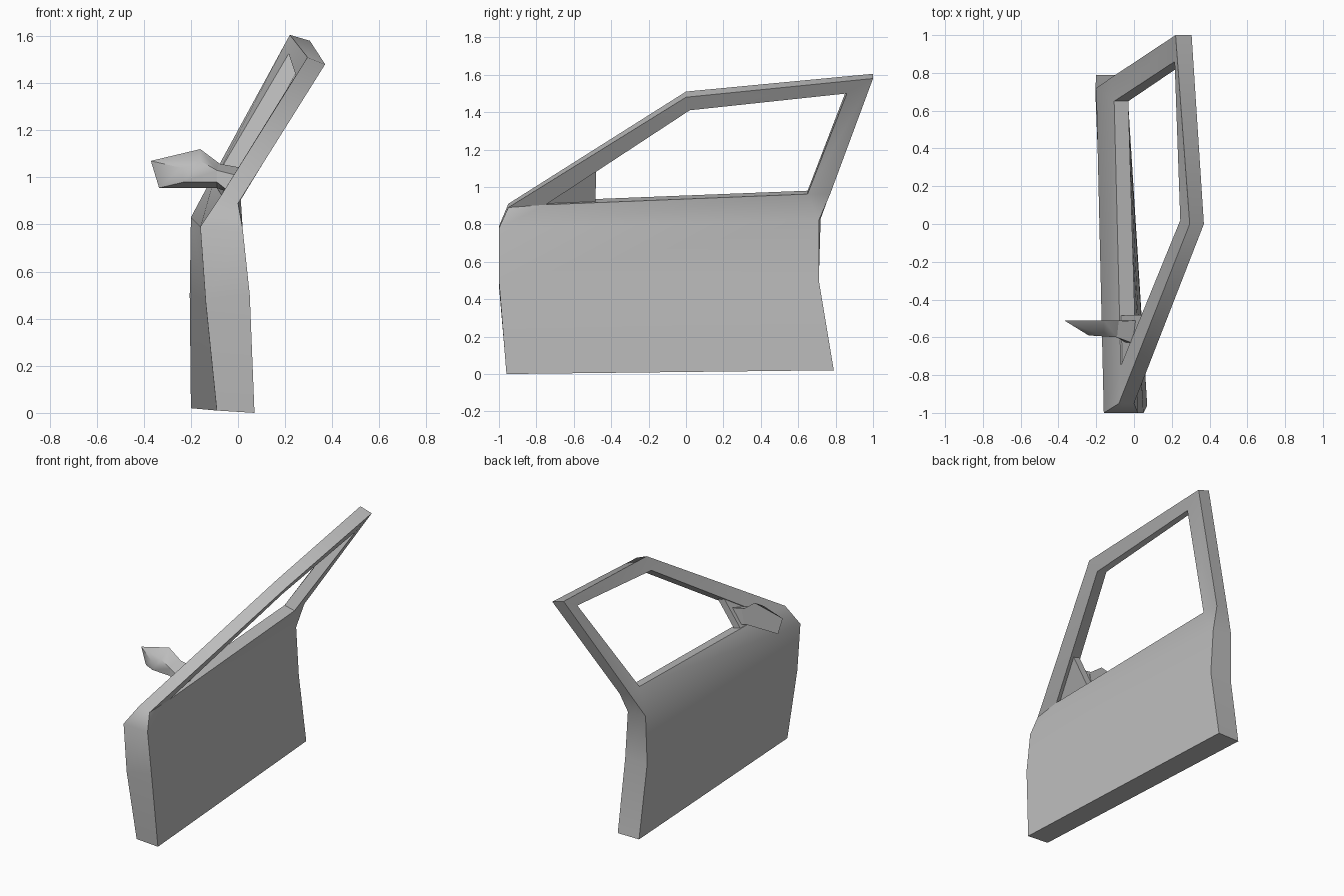
import bpy, bmesh, math
from mathutils import Vector

cube = bpy.data.objects.get("Cube")
if cube:
    bpy.data.objects.remove(cube, do_unlink=True)

paint = bpy.data.materials.new("grey_paint")
paint.use_nodes = True
grey = (0.5, 0.5, 0.5, 1)
paint.diffuse_color = grey
paint.node_tree.nodes["Principled BSDF"].inputs["Base Color"].default_value = grey


def finish(name, bm, angle):
    """Turn a bmesh into a named, painted, softly shaded object."""
    bmesh.ops.recalc_face_normals(bm, faces=bm.faces)
    mesh = bpy.data.meshes.new(name)
    bm.to_mesh(mesh)
    bm.free()
    obj = bpy.data.objects.new(name, mesh)
    bpy.context.collection.objects.link(obj)
    mesh.materials.append(paint)
    bpy.ops.object.select_all(action='DESELECT')
    obj.select_set(True)
    bpy.context.view_layer.objects.active = obj
    bpy.ops.object.shade_smooth_by_angle(angle=math.radians(angle))
    return obj


def shell(name, outer, inner, panels, loops, angle=38):
    """Two matching skins, joined by walls along closed loops."""
    bm = bmesh.new()
    skins = [[bm.verts.new(p) for p in side] for side in (outer, inner)]
    for skin in skins:
        for panel in panels:
            bm.faces.new([skin[i] for i in panel])
    a, b = skins
    for loop in loops:
        for i, j in zip(loop, loop[1:] + loop[:1]):
            bm.faces.new((a[i], a[j], b[j], b[i]))
    return finish(name, bm, angle)


# Door: ten rim points from the front bottom round to the rear bottom,
# then the four corners of the window opening
outer = [(-.09, -.96, .01), (-.137, -1, .47), (-.16, -1, .79), (-.08, -.95, .91),
         (.295, 0, 1.51), (.22, 1, 1.605), (-.12, .775, .98), (-.2, .72, .83),
         (-.205, .71, .5), (-.2, .79, .02),
         (-.07, -.75, .925), (.245, .02, 1.435), (.215, .86, 1.525), (-.105, .65, .98)]
inner = [(.07, -.96, 0), (.05, -1, .5), (.02, -1, .78), (0, -.95, .89),
         (.37, 0, 1.48), (.305, 1, 1.58), (-.04, .77, .96), (-.06, .71, .82),
         (-.04, .71, .5), (-.04, .79, .02),
         (.012, -.75, .905), (.32, .02, 1.41), (.28, .86, 1.5), (-.03, .65, .962)]
panels = [(0, 1, 8, 9), (1, 2, 7, 8), (2, 10, 13, 7), (2, 3, 10), (7, 13, 6),
          (3, 4, 11, 10), (4, 5, 12, 11), (5, 6, 13, 12)]
shell("door_shell", outer, inner, panels, [list(range(10)), list(range(10, 14))])

# Corner plate filling the front of the window opening
o = [Vector(p) for p in outer]
n = [Vector(p) for p in inner]
corners = []
for skin in (o, n):
    corners.append((skin[10], skin[10].lerp(skin[11], .35), skin[10].lerp(skin[13], .19)))
plate_out, plate_in = [[p.lerp(q, t) for p, q in zip(*corners)] for t in (.1, .7)]
shell("mirror_plate", plate_out, plate_in, [(0, 1, 2)], [[0, 1, 2]])

# Mirror housing: flat rear glass face and a smaller, rounded front
glass = [(-.37, -.51, 1.07), (-.16, -.51, 1.12), (-.06, -.51, 1.045),
         (-.08, -.51, .955), (-.335, -.51, .955)]
nose = [(-.24, -.59, 1.04), (-.16, -.595, 1.07), (-.09, -.6, 1.03),
        (-.09, -.6, .98), (-.23, -.59, .98)]
ring = list(range(5))
shell("mirror_housing", glass, nose, [ring], [ring], 60)

# Mirror arm: short tapered stalk from the housing to the plate
arm_start = [(-.09, -.515, 1.06), (-.09, -.6, 1.03), (-.09, -.6, .98), (-.09, -.515, .955)]
arm_end = [(.02, -.51, 1.04), (-.01, -.63, 1.01), (-.04, -.63, .94), (-.05, -.51, .94)]
ring = list(range(4))
shell("mirror_arm", arm_start, arm_end, [ring], [ring], 60)
